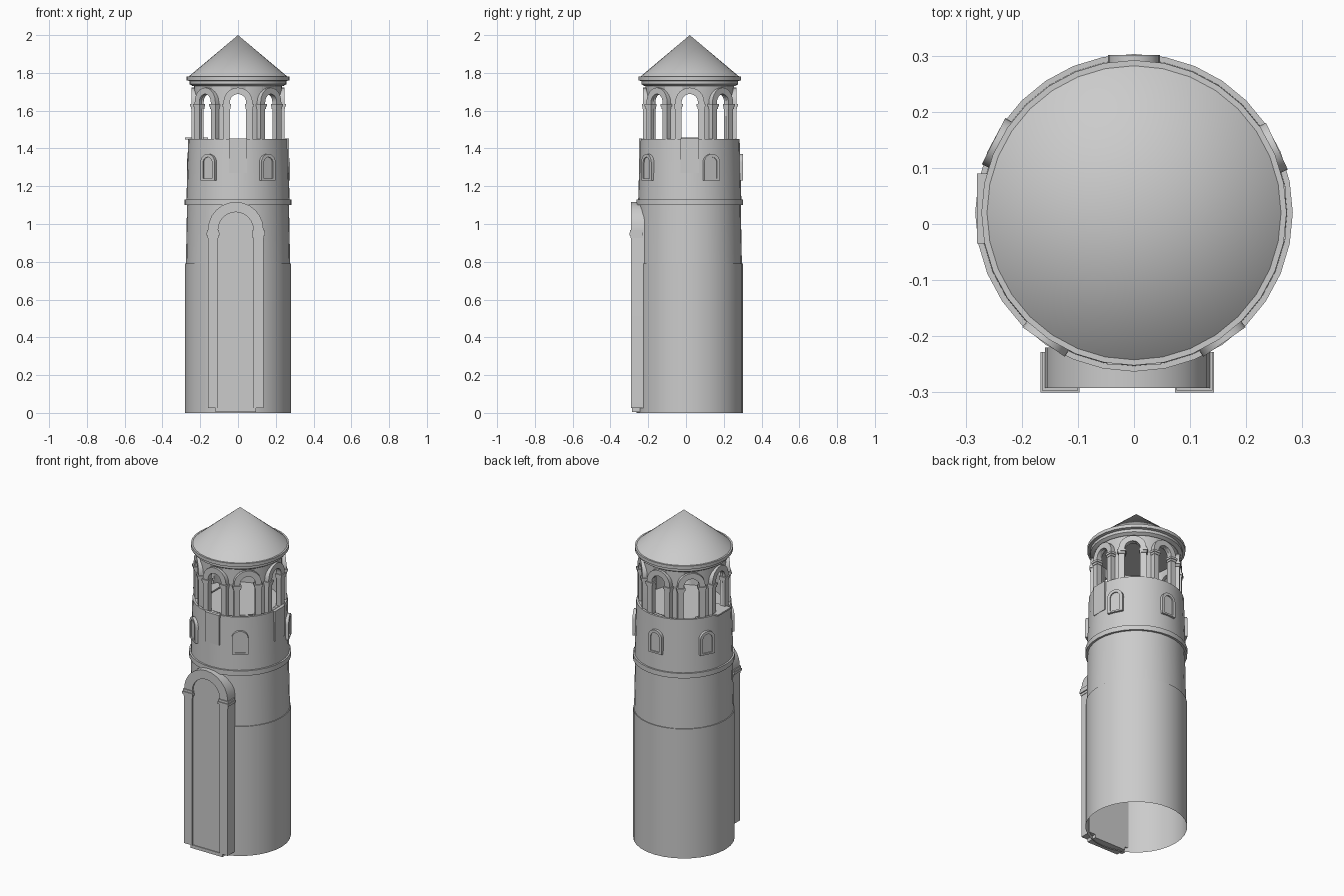
import bpy, bmesh, math
from mathutils import Matrix

cube = bpy.data.objects.get("Cube")
if cube:
    bpy.data.objects.remove(cube, do_unlink=True)

CENTRE = Matrix.Translation((0, 0.02, 0))
SIDES = 32

stone = bpy.data.materials.new("pale_grey_stone")
stone.use_nodes = True
stone.diffuse_color = (0.6, 0.6, 0.6, 1)
stone.node_tree.nodes["Principled BSDF"].inputs["Base Color"].default_value = (0.6, 0.6, 0.6, 1)


def finish(name, bm, matrix=Matrix()):
    bmesh.ops.recalc_face_normals(bm, faces=bm.faces)
    mesh = bpy.data.meshes.new(name)
    bm.to_mesh(mesh)
    bm.free()
    mesh.materials.append(stone)
    ob = bpy.data.objects.new(name, mesh)
    bpy.context.collection.objects.link(ob)
    ob.matrix_world = matrix
    bpy.ops.object.select_all(action='DESELECT')
    ob.select_set(True)
    bpy.context.view_layer.objects.active = ob
    bpy.ops.object.shade_smooth_by_angle(angle=math.radians(30))
    return ob


def lathe(name, profile, closed=False):
    """Spin a radius/height profile round the tower axis."""
    bm = bmesh.new()
    pts = profile + profile[:1] if closed else profile
    verts = [bm.verts.new((r, 0, z)) for r, z in pts]
    edges = [bm.edges.new(pair) for pair in zip(verts, verts[1:])]
    bmesh.ops.spin(bm, geom=verts + edges, cent=(0, 0, 0), axis=(0, 0, 1),
                   angle=math.tau, steps=SIDES, use_duplicate=False)
    bmesh.ops.remove_doubles(bm, verts=bm.verts, dist=0.0001)
    return finish(name, bm, CENTRE)


def arch_outline(half, base, spring, steps=12):
    """Points up one leg, round the half circle and down the other leg."""
    arc = [(half * math.cos(math.pi * i / steps), spring + half * math.sin(math.pi * i / steps))
           for i in range(steps + 1)]
    return [(half, base)] + arc + [(-half, base)]


def add_frame(bm, inner, outer, base, spring, front, back):
    """Arched band of rectangular section."""
    rings = []
    for (xi, zi), (xo, zo) in zip(arch_outline(inner, base, spring), arch_outline(outer, base, spring)):
        rings.append([bm.verts.new(p) for p in
                      ((xi, front, zi), (xo, front, zo), (xo, back, zo), (xi, back, zi))])
    for a, b in zip(rings, rings[1:]):
        for k in range(4):
            bm.faces.new((a[k], a[(k + 1) % 4], b[(k + 1) % 4], b[k]))
    bm.faces.new(rings[0])
    bm.faces.new(rings[-1])


def add_panel(bm, half, base, spring, front, back):
    """Solid arched slab."""
    pts = arch_outline(half, base, spring)
    a = [bm.verts.new((x, front, z)) for x, z in pts]
    b = [bm.verts.new((x, back, z)) for x, z in pts]
    bm.faces.new(a)
    bm.faces.new(b)
    for i in range(len(pts)):
        j = (i + 1) % len(pts)
        bm.faces.new((a[i], a[j], b[j], b[i]))


def add_box(bm, x0, x1, y0, y1, z0, z1):
    m = Matrix.Translation(((x0 + x1) / 2, (y0 + y1) / 2, (z0 + z1) / 2))
    bmesh.ops.create_cube(bm, size=1, matrix=m @ Matrix.Diagonal((x1 - x0, y1 - y0, z1 - z0, 1)))


def facing(degrees):
    """Turn a part built facing -y to the given bearing round the tower."""
    return CENTRE @ Matrix.Rotation(math.radians(degrees + 90), 4, 'Z')


# Tower shaft, open below and closed by the lantern floor
lathe("tower_shaft", [(0.281, 0), (0.281, 0.79), (0.276, 0.79), (0.27, 1.10), (0.283, 1.10),
                      (0.283, 1.13), (0.273, 1.13), (0.264, 1.45), (0.25, 1.45),
                      (0.25, 1.44), (0, 1.44)])

# Lantern drum with eight arched openings
drum = lathe("lantern_drum", [(0.218, 1.43), (0.234, 1.43), (0.234, 1.74), (0.218, 1.74)], closed=True)
bm = bmesh.new()
for i in range(8):
    part = bmesh.new()
    add_panel(part, 0.043, 1.441, 1.645, -0.32, -0.15)
    part.transform(Matrix.Rotation(math.radians(45 * i), 4, 'Z'))
    temp = bpy.data.meshes.new("bay")
    part.to_mesh(temp)
    part.free()
    bm.from_mesh(temp)
    bpy.data.meshes.remove(temp)
cutter = finish("opening_cutter", bm, CENTRE)
cutter.hide_render = True
cut = drum.modifiers.new("openings", 'BOOLEAN')
cut.operation = 'DIFFERENCE'
cut.solver = 'EXACT'
cut.object = cutter
bpy.context.view_layer.objects.active = drum
bpy.ops.object.modifier_apply(modifier=cut.name)
bpy.data.objects.remove(cutter, do_unlink=True)

# Raised arch and capitals round each opening
for i in range(8):
    bm = bmesh.new()
    add_frame(bm, 0.043, 0.077, 1.44, 1.645, -0.247, -0.215)
    for s in (-1, 1):
        for grow, z in ((0.003, 1.61), (0.007, 1.623)):
            x0, x1 = sorted((s * (0.043 - grow), s * (0.077 + grow)))
            add_box(bm, x0, x1, -0.247 - grow, -0.212, z, z + 0.013)
    finish("lantern_arch", bm, facing(45 * i))

# Cornice and conical roof
lathe("roof", [(0, 1.73), (0.24, 1.73), (0.256, 1.74), (0.256, 1.757), (0.272, 1.76),
               (0.272, 1.78), (0.262, 1.78), (0, 2.0)])

# Small blind windows round the upper shaft
for bearing in (-55, 25, 90, 153, 235):
    bm = bmesh.new()
    add_frame(bm, 0.029, 0.046, 1.235, 1.325, -0.281, -0.255)
    add_panel(bm, 0.03, 1.235, 1.325, -0.274, -0.255)
    add_box(bm, -0.046, 0.046, -0.281, -0.255, 1.23, 1.24)
    finish("blind_window", bm, facing(bearing))

# Upright slabs set in the parapet, and one flat ledge
for bearing in (-90, 0):
    bm = bmesh.new()
    add_box(bm, -0.048, 0.048, -0.27, -0.25, 1.27, 1.452)
    finish("parapet_slab", bm, facing(bearing))
bm = bmesh.new()
add_box(bm, -0.28, -0.16, -0.035, 0.09, 1.448, 1.457)
finish("parapet_ledge", bm)

# Tall blind portal on the front
portal_place = Matrix.Translation((-0.012, 0, 0))
bm = bmesh.new()
add_frame(bm, 0.093, 0.147, 0.025, 0.97, -0.292, -0.22)
finish("portal_arch", bm, portal_place)
bm = bmesh.new()
add_panel(bm, 0.094, 0.02, 0.97, -0.282, -0.22)
finish("portal_panel", bm, portal_place)
bm = bmesh.new()
add_box(bm, -0.107, 0.107, -0.287, -0.22, 0.005, 0.025)
finish("portal_threshold", bm, portal_place)
for s in (-1, 1):
    bm = bmesh.new()
    for grow, z in ((0.003, 0.925), (0.008, 0.94), (0.005, 0.955)):
        x0, x1 = sorted((s * (0.093 - grow), s * (0.147 + grow)))
        add_box(bm, x0, x1, -0.292 - grow, -0.228, z, z + 0.014)
    finish("portal_capital", bm, portal_place)
